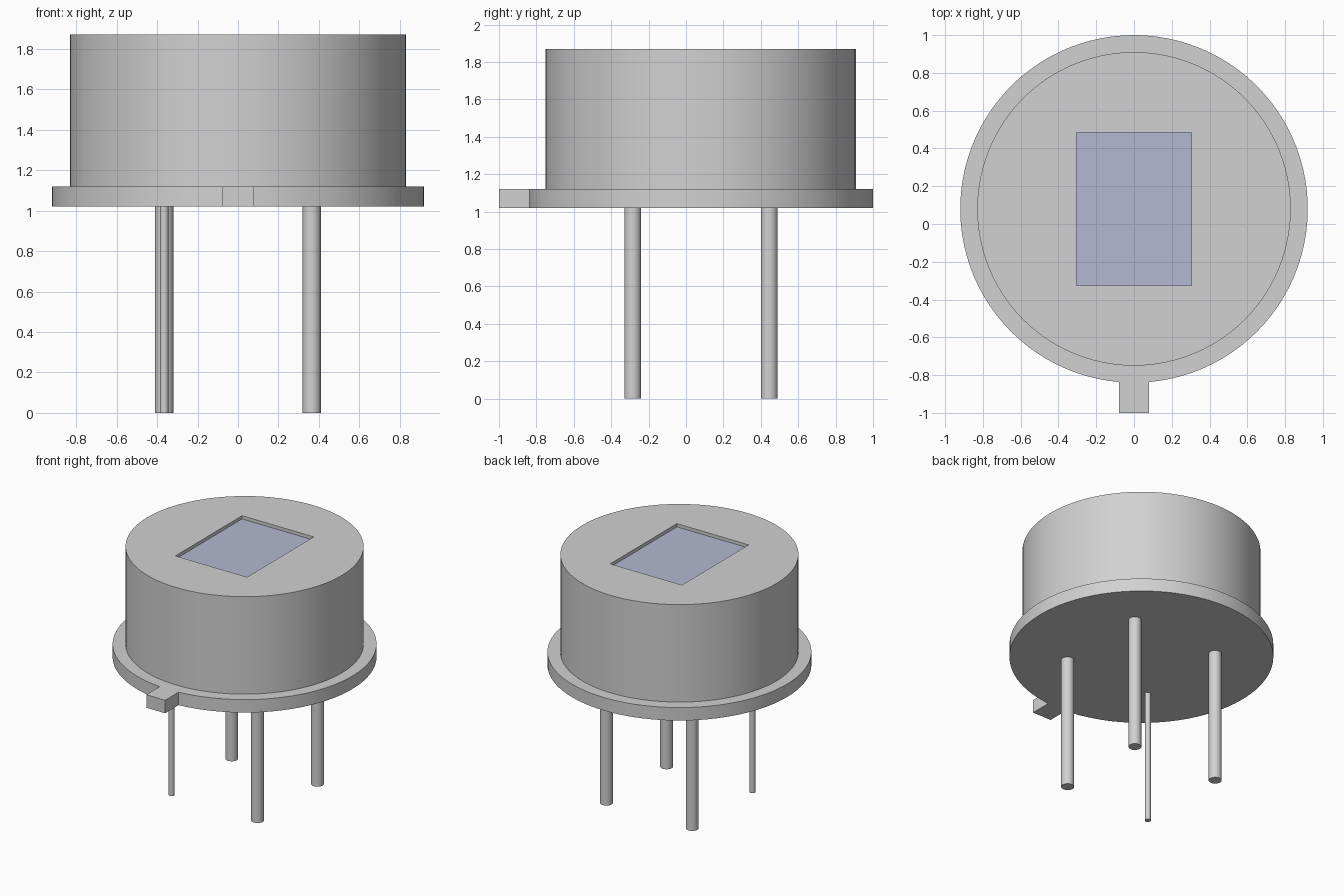
import bpy, bmesh, math

cube = bpy.data.objects.get("Cube")
if cube:
    bpy.data.objects.remove(cube, do_unlink=True)

CY = 0.08                        # centre of the round can in y
Z_BASE, Z_FLANGE, Z_TOP = 1.02, 1.12, 1.87
SEGMENTS = 96


def material(name, rgb):
    mat = bpy.data.materials.new(name)
    mat.use_nodes = True
    color = (*rgb, 1.0)
    mat.diffuse_color = color
    mat.node_tree.nodes["Principled BSDF"].inputs["Base Color"].default_value = color
    return mat


metal = material("grey metal", (0.64, 0.64, 0.64))
glass = material("blue grey window", (0.455, 0.48, 0.64))


def finish(name, bm, mat):
    bmesh.ops.recalc_face_normals(bm, faces=bm.faces)
    mesh = bpy.data.meshes.new(name)
    bm.to_mesh(mesh)
    bm.free()
    mesh.materials.append(mat)
    obj = bpy.data.objects.new(name, mesh)
    bpy.context.collection.objects.link(obj)
    bpy.ops.object.select_all(action='DESELECT')
    bpy.context.view_layer.objects.active = obj
    obj.select_set(True)
    bpy.ops.object.shade_smooth_by_angle(angle=math.radians(30))
    return obj


def arc(radius, start, end, steps):
    return [(radius * math.cos(start + (end - start) * i / steps),
             CY + radius * math.sin(start + (end - start) * i / steps))
            for i in range(steps + 1)]


def loop(bm, points, z):
    verts = [bm.verts.new((x, y, z)) for x, y in points]
    return verts, [bm.edges.new((verts[i - 1], verts[i])) for i in range(len(verts))]


def walls(bm, upper, lower):
    for i in range(len(upper)):
        bm.faces.new((upper[i - 1], upper[i], lower[i], lower[i - 1]))


# Flange: round plate with the square locating tab in one outline
R, TAB = 0.92, 0.08
gap = math.asin(TAB / R)
outline = arc(R, -math.pi / 2 + gap, 1.5 * math.pi - gap, SEGMENTS)
outline += [(-TAB, -1.0), (TAB, -1.0)]
bm = bmesh.new()
top, _ = loop(bm, outline, Z_FLANGE)
bottom, _ = loop(bm, outline, Z_BASE)
walls(bm, top, bottom)
bm.faces.new(top)
bm.faces.new(bottom)
finish("flange", bm, metal)

# Cap: cylinder whose top face has a shallow rectangular recess
W, H, DEPTH = 0.305, 0.405, 0.025
window = [(-W, CY - H), (W, CY - H), (W, CY + H), (-W, CY + H)]
circle = arc(0.83, 0, 2 * math.pi, SEGMENTS)[:-1]
bm = bmesh.new()
rim, rim_edges = loop(bm, circle, Z_TOP)
foot, _ = loop(bm, circle, Z_FLANGE - 0.02)
edge, edge_edges = loop(bm, window, Z_TOP)
floor, _ = loop(bm, window, Z_TOP - DEPTH)
bmesh.ops.triangle_fill(bm, use_beauty=True, use_dissolve=False,
                        edges=rim_edges + edge_edges, normal=(0, 0, 1))
walls(bm, rim, foot)
walls(bm, edge, floor)
bm.faces.new(foot)
pane = bm.faces.new(floor)
pane.material_index = 1
cap = finish("cap", bm, metal)
cap.data.materials.append(glass)

# Pins: three thick leads and one thin lead
P = 0.365
for name, sx, sy, radius in (("front_left_pin", 1, -1, 0.045),
                             ("back_left_pin", 1, 1, 0.045),
                             ("back_right_pin", -1, 1, 0.045),
                             ("front_right_thin_pin", -1, -1, 0.021)):
    bm = bmesh.new()
    height = Z_BASE + 0.02
    bmesh.ops.create_cone(bm, cap_ends=True, segments=32, radius1=radius,
                          radius2=radius, depth=height)
    bmesh.ops.translate(bm, verts=bm.verts, vec=(sx * P, CY + sy * P, height / 2))
    finish(name, bm, metal)
